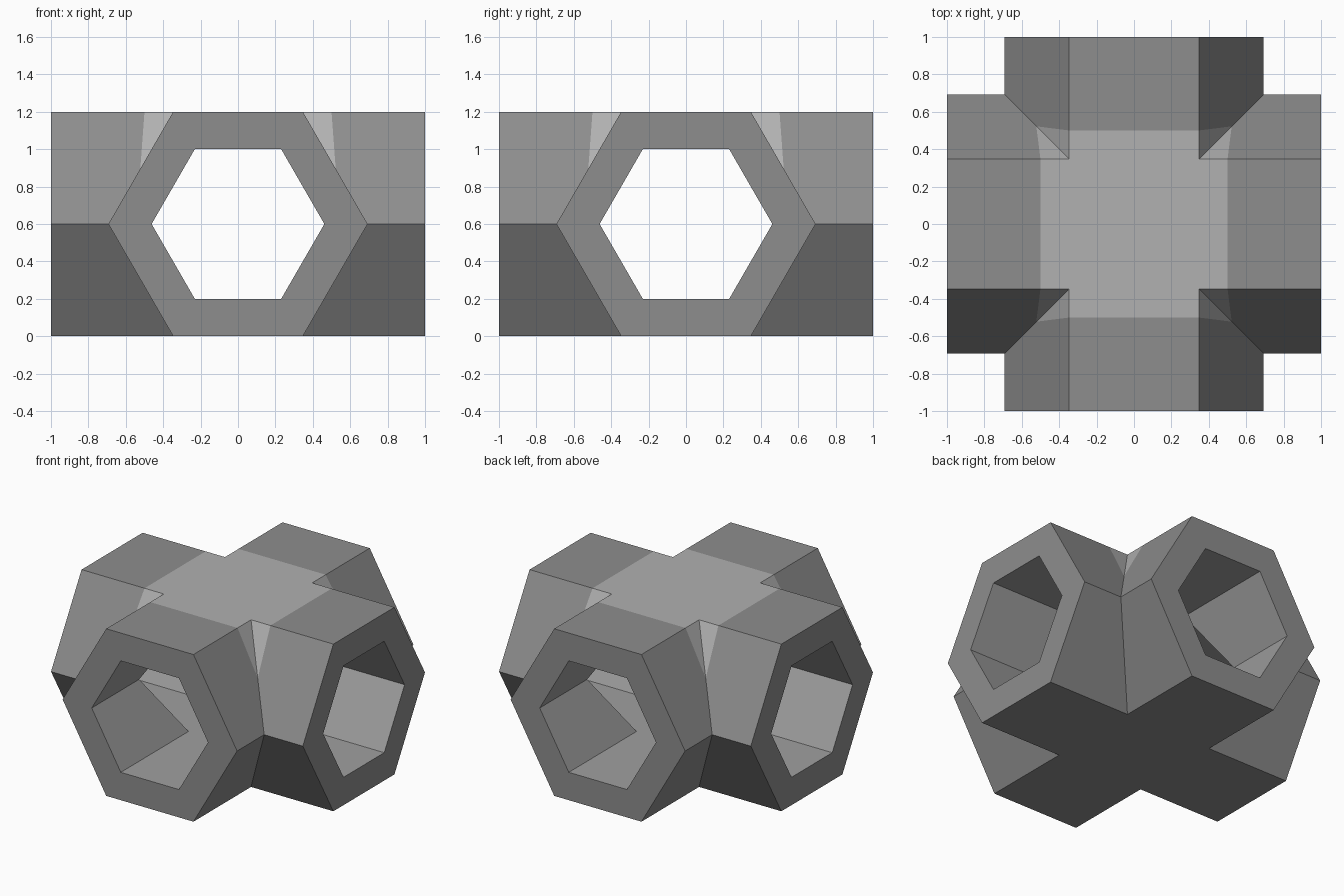
import bpy, bmesh, math
from mathutils import Matrix, Vector

if "Cube" in bpy.data.objects:
    bpy.data.objects.remove(bpy.data.objects["Cube"])

MID = 0.6        # pipe axis height
OUTER = 0.6      # outer apothem
INNER = 0.4      # bore apothem


def hexagon(apothem):
    # flat-topped hexagon (x, z), with extra points mid top and mid bottom for the mitre
    r = apothem / math.cos(math.pi / 6)
    pts = [(0, apothem), (r / 2, apothem), (r, 0), (r / 2, -apothem)]
    return pts + [(0, -apothem)] + [(-x, z) for x, z in pts[:0:-1]]


def material(name, value):
    m = bpy.data.materials.new(name)
    m.diffuse_color = (value, value, value, 1)
    m.use_nodes = True
    m.node_tree.nodes["Principled BSDF"].inputs["Base Color"].default_value = m.diffuse_color
    return m


bm = bmesh.new()
rings = []
for apothem in (OUTER, INNER):
    pts = hexagon(apothem)
    end = [bm.verts.new((x, -1, z + MID)) for x, z in pts]
    mitre = [bm.verts.new((x, -abs(x), z + MID)) for x, z in pts]
    rings.append((end, mitre))

# one arm: outer skin, bore skin (material 2) and end ring
(oe, om), (ie, im) = rings
upper = []
for i in range(len(oe)):
    j = (i + 1) % len(oe)
    f = bm.faces.new((oe[i], oe[j], om[j], om[i]))
    if f.calc_center_median().z > MID:
        upper.append(f)
    bm.faces.new((ie[j], ie[i], im[i], im[j])).material_index = 2
    bm.faces.new((oe[j], oe[i], ie[i], ie[j]))

# pale patch around the crossing, on the upper outside only
normal = Vector((0, 0.3, -0.022)).normalized()
centre = Vector((0, -0.5, 1.2))
edges = {e for f in upper for e in f.edges}
verts = {v for f in upper for v in f.verts}
bmesh.ops.bisect_plane(bm, geom=list(verts) + list(edges) + upper,
                       plane_co=centre, plane_no=normal, dist=1e-5)
for f in bm.faces:
    c = f.calc_center_median()
    if f.material_index == 0 and c.z > MID and c.y > -0.999 and (c - centre).dot(normal) > 0:
        f.material_index = 1

# four arms around the crossing
arm = bm.verts[:] + bm.edges[:] + bm.faces[:]
for k in range(1, 4):
    copy = bmesh.ops.duplicate(bm, geom=arm)["geom"]
    bmesh.ops.rotate(bm, cent=(0, 0, 0), matrix=Matrix.Rotation(k * math.pi / 2, 3, 'Z'),
                     verts=[g for g in copy if isinstance(g, bmesh.types.BMVert)])
bmesh.ops.remove_doubles(bm, verts=bm.verts[:], dist=1e-4)
bmesh.ops.recalc_face_normals(bm, faces=bm.faces[:])
bmesh.ops.dissolve_limit(bm, angle_limit=0.01, verts=bm.verts[:], edges=bm.edges[:],
                         delimit={'MATERIAL'})

mesh = bpy.data.meshes.new("cross_pipe")
bm.to_mesh(mesh)
bm.free()
mesh.materials.append(material("pipe_grey", 0.27))
mesh.materials.append(material("pale_grey", 0.44))
mesh.materials.append(material("bore_grey", 0.35))
obj = bpy.data.objects.new("cross_pipe", mesh)
bpy.context.collection.objects.link(obj)
